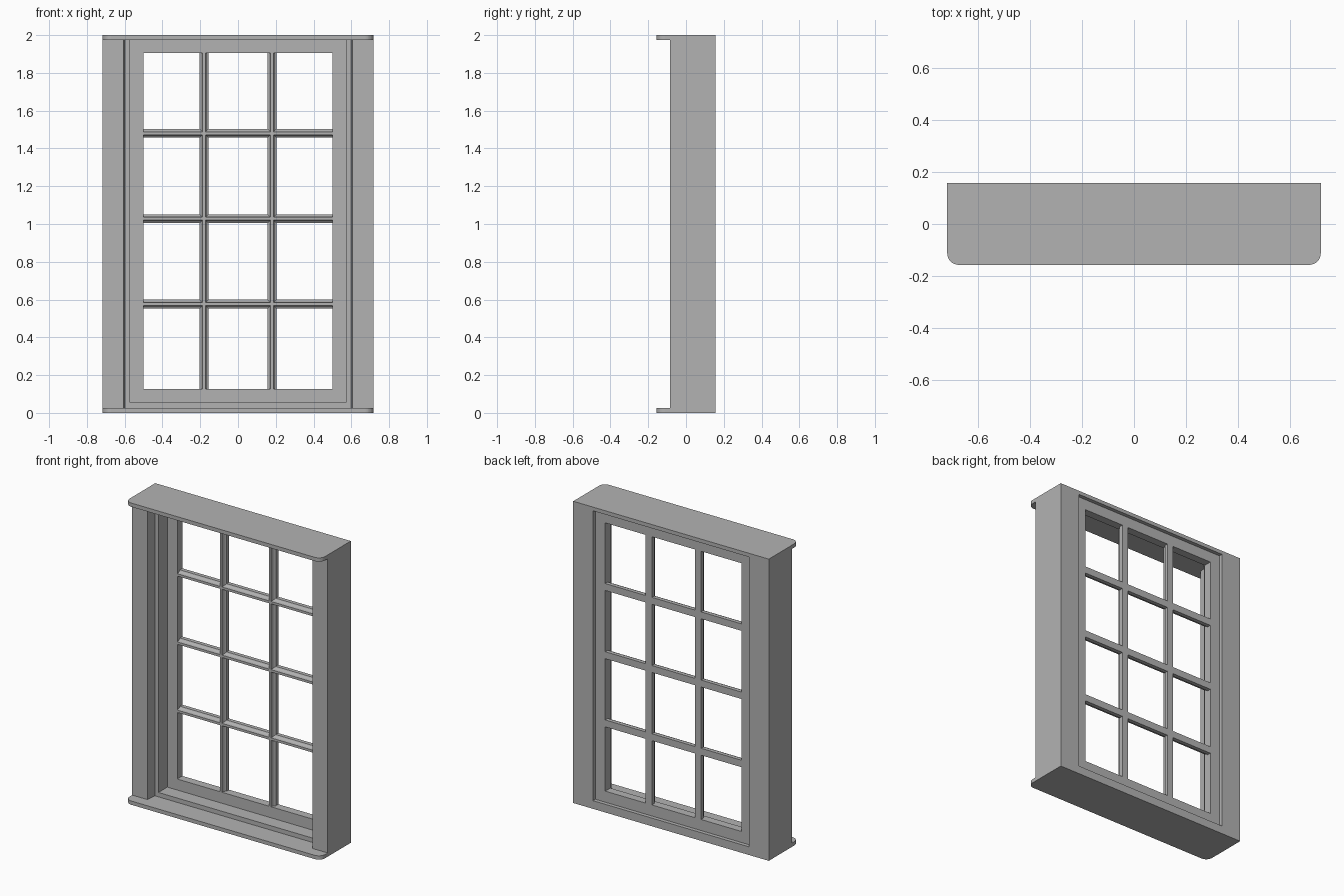
import bpy, bmesh, math

if "Cube" in bpy.data.objects:
    bpy.data.objects.remove(bpy.data.objects["Cube"], do_unlink=True)

paint = bpy.data.materials.new("grey paint")
paint.use_nodes = True
GREY = (0.45, 0.45, 0.45, 1)
paint.diffuse_color = GREY
paint.node_tree.nodes["Principled BSDF"].inputs["Base Color"].default_value = GREY

W, FRONT, BACK = 0.717, -0.157, 0.157      # overall half width and depth
JAMB_FRONT, BEAD = -0.085, -0.015          # steps in the jamb
SASH_FRONT, SASH_BACK = 0.078, 0.132
SILL, HEAD, STEP = 0.025, 1.975, 0.054
INNER = 0.573                              # half width between the jambs
GLASS_X, GLASS_LOW, GLASS_TOP = 0.5, 0.127, 1.905


def prism(name, outline, start, end, place):
    """Extrude a closed outline from start to end; place maps (u, v, w) to xyz."""
    bm = bmesh.new()
    rings = [[bm.verts.new(place(u, v, w)) for u, v in outline] for w in (start, end)]
    bm.faces.new(rings[0])
    bm.faces.new(rings[1])
    n = len(outline)
    for i in range(n):
        j = (i + 1) % n
        bm.faces.new((rings[0][i], rings[0][j], rings[1][j], rings[1][i]))
    bmesh.ops.recalc_face_normals(bm, faces=bm.faces)
    mesh = bpy.data.meshes.new(name)
    bm.to_mesh(mesh)
    bm.free()
    mesh.materials.append(paint)
    obj = bpy.data.objects.new(name, mesh)
    bpy.context.collection.objects.link(obj)
    return obj


def upright(u, v, w):
    return (u, v, w)


def level(u, v, w):
    return (w, v, u)


def box(name, x0, x1, y0, y1, z0, z1):
    return prism(name, [(x0, y0), (x1, y0), (x1, y1), (x0, y1)], z0, z1, upright)


# Sill and head boards with rounded front corners
R = 0.045
corner = [(W - R + R * math.sin(a), FRONT + R - R * math.cos(a))
          for a in (math.pi / 2 * i / 8 for i in range(9))]
board = corner + [(W, BACK), (-W, BACK)] + [(-x, y) for x, y in reversed(corner)]
prism("sill_board", board, 0, SILL, upright)
prism("head_board", board, HEAD, 2, upright)

# Jambs, stepped inwards behind the front lining
for side, name in ((-1, "right_jamb"), (1, "left_jamb")):
    section = [(W, JAMB_FRONT), (0.605, JAMB_FRONT), (0.598, BEAD),
               (INNER, BEAD), (INNER, BACK), (W, BACK)]
    prism(name, [(side * x, y) for x, y in section], SILL, HEAD, upright)

# Raised step on the sill
box("sill_step", -INNER, INNER, BEAD, BACK, SILL, STEP)

# Sash stiles and rails
box("right_stile", -INNER, -GLASS_X, SASH_FRONT, SASH_BACK, STEP, HEAD)
box("left_stile", GLASS_X, INNER, SASH_FRONT, SASH_BACK, STEP, HEAD)
box("bottom_rail", -GLASS_X, GLASS_X, SASH_FRONT, SASH_BACK, STEP, GLASS_LOW)
box("top_rail", -GLASS_X, GLASS_X, SASH_FRONT, SASH_BACK, GLASS_TOP, HEAD)

# Moulded glazing bars: flat back, narrow front nose
half = [(0.008, SASH_FRONT), (0.011, 0.092), (0.016, 0.102),
        (0.023, 0.106), (0.023, SASH_BACK)]
bar = half + [(-u, v) for u, v in reversed(half)]


def glazing_bar(name, centre, start, end, place):
    prism(name, [(u + centre, v) for u, v in bar], start, end, place)


for i, x in enumerate((-0.18, 0.18)):
    glazing_bar(f"upright_bar_{i + 1}", x, GLASS_LOW, GLASS_TOP, upright)
for i, z in enumerate((0.576, 1.028, 1.48)):
    glazing_bar(f"level_bar_{i + 1}", z, -GLASS_X, GLASS_X, level)
